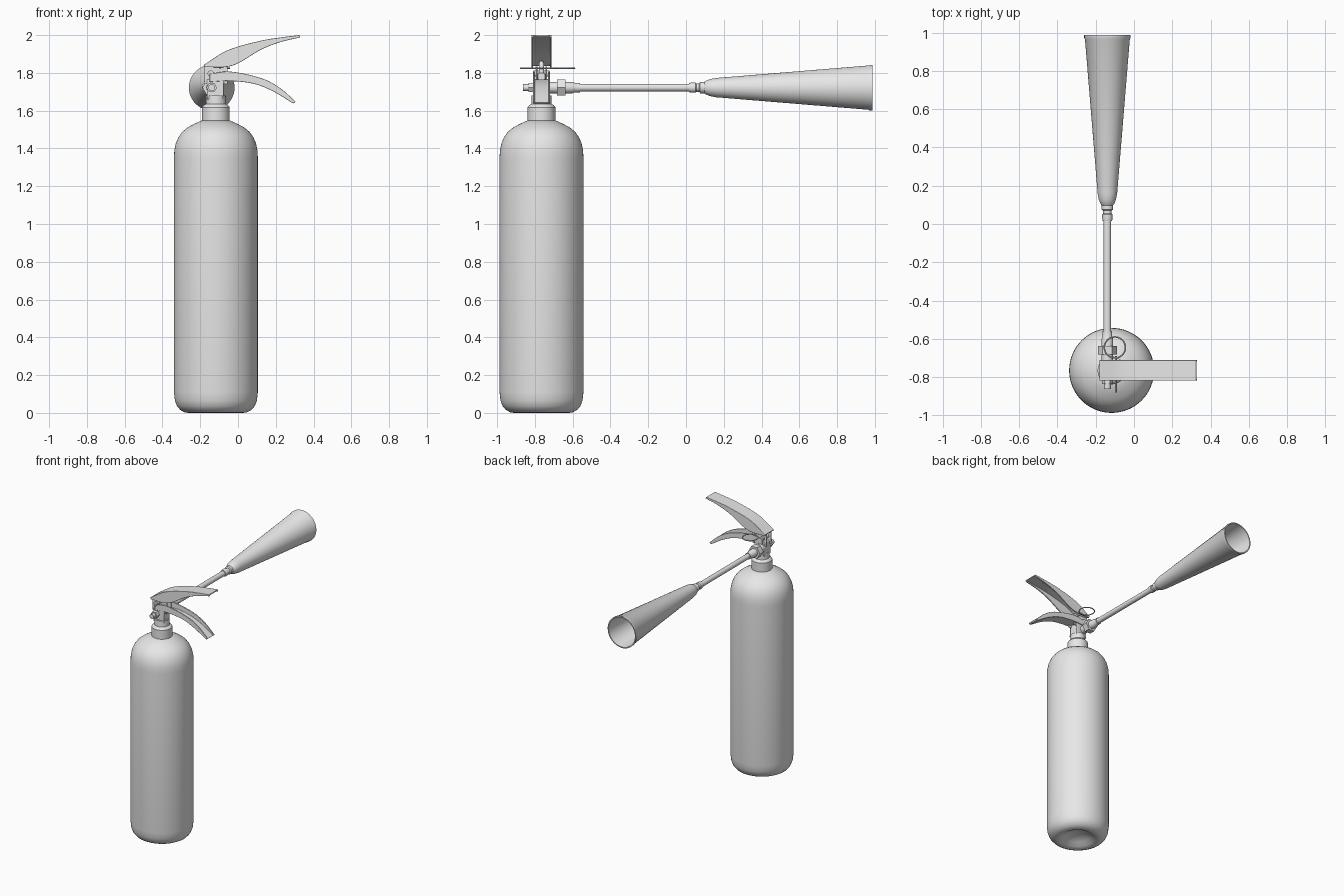
import bpy, bmesh, math
from mathutils import Matrix, Vector

if "Cube" in bpy.data.objects:
    bpy.data.objects.remove(bpy.data.objects["Cube"])

CX, CY = -0.117, -0.765      # bottle axis
HX, HZ = -0.139, 1.722       # hose axis

grey = bpy.data.materials.new("grey")
grey.diffuse_color = (0.8, 0.8, 0.8, 1)
grey.use_nodes = True
grey.node_tree.nodes["Principled BSDF"].inputs["Base Color"].default_value = grey.diffuse_color


def finish(name, bm, bevel=0.0, angle=35):
    bmesh.ops.remove_doubles(bm, verts=bm.verts, dist=1e-5)
    bmesh.ops.recalc_face_normals(bm, faces=bm.faces)
    mesh = bpy.data.meshes.new(name)
    bm.to_mesh(mesh)
    bm.free()
    mesh.materials.append(grey)
    ob = bpy.data.objects.new(name, mesh)
    bpy.context.collection.objects.link(ob)
    bpy.ops.object.select_all(action='DESELECT')
    ob.select_set(True)
    bpy.context.view_layer.objects.active = ob
    bpy.ops.object.shade_smooth_by_angle(angle=math.radians(angle))
    if bevel:
        mod = ob.modifiers.new("bevel", 'BEVEL')
        mod.width, mod.segments, mod.limit_method = bevel, 2, 'ANGLE'
    return ob


def lathe(name, profile, origin, axis='Z', n=32, closed=False):
    """Revolve (radius, height) pairs about the z or y direction."""
    bm = bmesh.new()
    rings = [[bm.verts.new((r * math.cos(2 * math.pi * i / n),
                            r * math.sin(2 * math.pi * i / n), h)) for i in range(n)]
             for r, h in profile]
    pairs = list(zip(rings, rings[1:])) + ([(rings[-1], rings[0])] if closed else [])
    for a, b in pairs:
        for i in range(n):
            j = (i + 1) % n
            bm.faces.new((a[i], a[j], b[j], b[i]))
    m = Matrix.Translation(origin)
    if axis == 'Y':
        m = m @ Matrix.Rotation(-math.pi / 2, 4, 'X')
    bm.transform(m)
    return finish(name, bm)


def rod(name, x, z, y0, y1, r, n=24):
    return lathe(name, [(0, y0), (r, y0), (r, y1), (0, y1)], (x, 0, z), 'Y', n)


def box(name, x0, x1, y0, y1, z0, z1, bevel=0.005):
    bm = bmesh.new()
    bmesh.ops.create_cube(bm, size=1)
    bm.transform(Matrix.Translation(((x0 + x1) / 2, (y0 + y1) / 2, (z0 + z1) / 2))
                 @ Matrix.Diagonal((x1 - x0, y1 - y0, z1 - z0, 1)))
    return finish(name, bm, bevel)


def spline(pts, steps=6):
    """Smooth curve through 2D points."""
    p = [Vector(q) for q in pts]
    p = [2 * p[0] - p[1]] + p + [2 * p[-1] - p[-2]]
    out = []
    for a, b, c, d in zip(p, p[1:], p[2:], p[3:]):
        for k in range(steps):
            t = k / steps
            out.append(0.5 * (2 * b + (c - a) * t + (2 * a - 5 * b + 4 * c - d) * t * t
                              + (3 * b - a - 3 * c + d) * t ** 3))
    return out + [p[-2]]


def channel(name, skin, rim, half, wall=0.009):
    """U-shaped lever: a curved skin with side walls reaching to the rim line."""
    bm = bmesh.new()
    rows = []
    for s, e in zip(spline(skin), spline(rim)):
        d = e - s
        inner = s + d * min(0.6, wall / d.length)
        ring = [(half, s), (half, e), (half - wall, e), (half - wall, inner),
                (wall - half, inner), (wall - half, e), (-half, e), (-half, s)]
        rows.append([bm.verts.new((q.x, CY + y, q.y)) for y, q in ring])
    for a, b in zip(rows, rows[1:]):
        for i in range(8):
            j = (i + 1) % 8
            bm.faces.new((a[i], a[j], b[j], b[i]))
    for r in (rows[0], rows[-1]):
        for ids in ((0, 1, 2, 3), (0, 3, 4, 7), (4, 5, 6, 7)):
            bm.faces.new([r[i] for i in ids])
    return finish(name, bm, 0.002)


# Bottle with a dished base and round shoulder
base = [(0, .05), (.05, .045), (.09, .028), (.12, .008), (.145, 0), (.165, .003),
        (.188, .015), (.206, .036), (.217, .065), (.222, .11)]
shoulder = [(.222, 1.35), (.22, 1.39), (.212, 1.428), (.198, 1.46), (.178, 1.488),
            (.15, 1.511), (.115, 1.53), (.07, 1.55), (0, 1.55)]
lathe("bottle", base + shoulder, (CX, CY, 0), n=64)

# Neck collar and valve stem
lathe("neck_collar", [(0, 1.54), (.073, 1.54), (.073, 1.618), (.064, 1.63), (.054, 1.635),
                      (.052, 1.68), (0, 1.68)], (CX, CY, 0), n=40)

# Valve block, pivot plates and plunger
box("valve_body", -.165, -.075, CY - .038, CY + .038, 1.66, 1.765)
for side in (-1, 1):
    y = CY + side * .026
    box("pivot_plate", -.178, -.055, y - .004, y + .004, 1.74, 1.835, 0.002)
box("valve_top", -.15, -.09, CY - .02, CY + .02, 1.76, 1.80)
lathe("plunger", [(0, 1.79), (.014, 1.79), (.014, 1.85), (.008, 1.862), (0, 1.862)],
      (-.12, CY, 0), n=16)
rod("lever_pivot", -.145, 1.797, CY - .042, CY + .042, .016, 16)

# Squeeze lever opens downward, carry handle opens upward
channel("upper_lever",
        [(-.182, 1.842), (-.055, 1.92), (.11, 1.968), (.22, 1.987), (.325, 2.0)],
        [(-.178, 1.83), (-.03, 1.838), (.12, 1.922), (.225, 1.963), (.33, 1.988)], .054)
channel("carry_handle",
        [(-.15, 1.752), (-.045, 1.757), (.085, 1.742), (.19, 1.70), (.292, 1.638)],
        [(-.15, 1.795), (-.04, 1.807), (.12, 1.773), (.22, 1.722), (.306, 1.647)], .044)

# Pressure plug on the front of the valve
rod("front_plug", HX, HZ, -.835, -.79, .028, 6)
rod("plug_tip", HX, HZ, -.862, -.83, .018)

# Hose outlet, nut, hose and ferrules
rod("outlet", HX, HZ, -.74, -.67, .03)
rod("outlet_nut", HX, HZ, -.682, -.638, .049, 6)
lathe("hose_ferrule", [(0, -.65), (.03, -.65), (.03, -.60), (.025, -.59), (.025, -.56),
                       (0, -.56)], (HX, 0, HZ), 'Y', 24)
rod("hose", HX, HZ, -.6, .05, .02)
lathe("horn_ferrule", [(0, .015), (.024, .015), (.027, .03), (.027, .05), (.022, .055),
                       (.022, .07), (.03, .075), (.03, .11), (0, .11)], (HX, 0, HZ), 'Y', 24)

# Hollow discharge horn
lathe("horn", [(0, .09), (.025, .092), (.036, .105), (.045, .128), (.051, .16), (.117, .965),
               (.121, .972), (.121, .987), (.113, .987), (.044, .16), (.03, .125), (0, .115)],
      (HX, 0, HZ), 'Y', 48)

# Safety pin with pull ring
rod("safety_pin", -.095, 1.825, -.88, -.69, .005, 10)
tube = [(.055 + .004 * math.cos(a * math.pi / 4), .004 * math.sin(a * math.pi / 4))
        for a in range(8)]
lathe("pull_ring", tube, (-.1, -.645, 1.825), n=40, closed=True)
